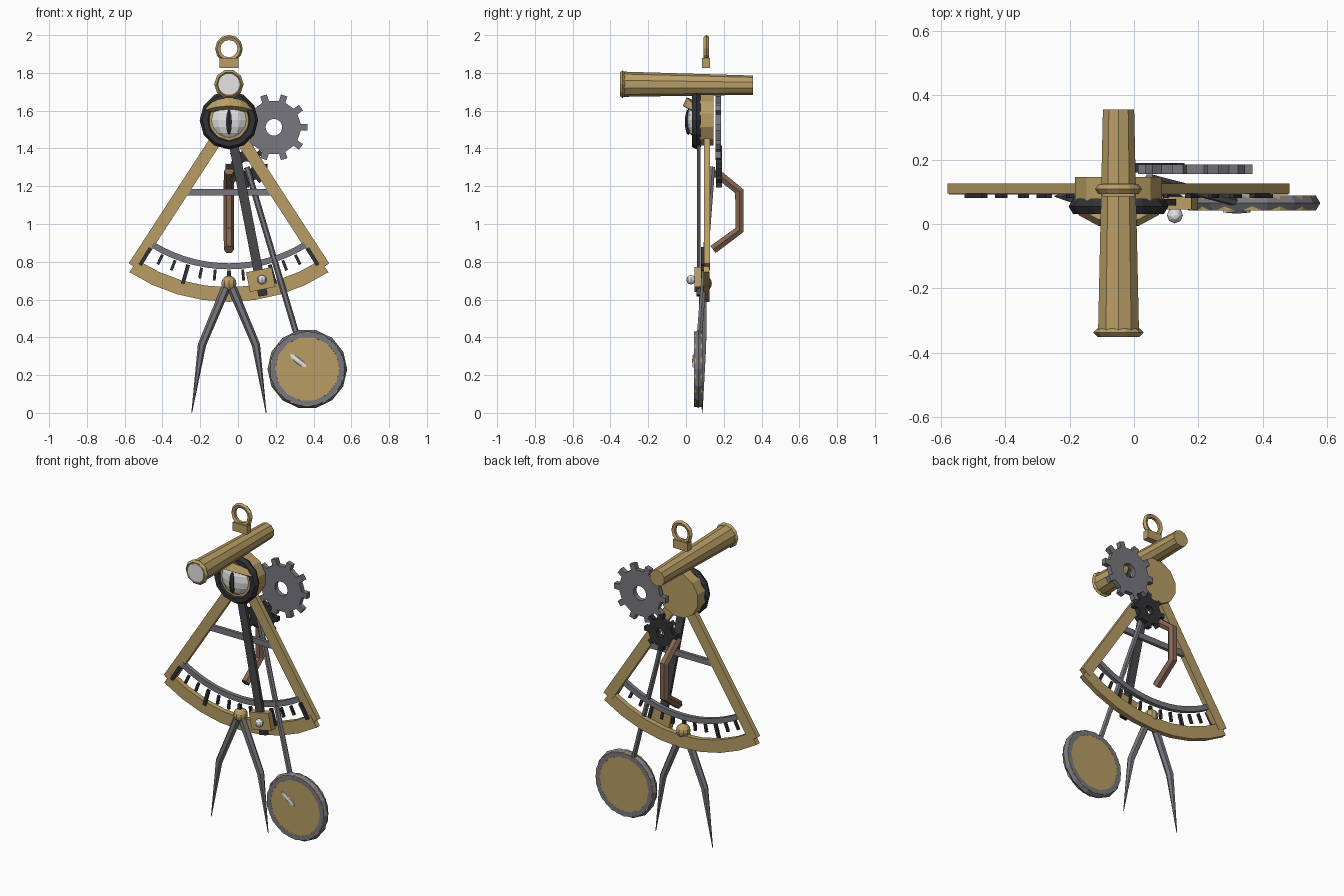
import bpy, bmesh, math
from mathutils import Vector, Matrix

if "Cube" in bpy.data.objects:
    bpy.data.objects.remove(bpy.data.objects["Cube"])

CX, CZ = -0.048, 1.55          # pivot of the sector


def material(name, r, g, b):
    m = bpy.data.materials.new(name)
    m.diffuse_color = (r, g, b, 1)
    m.use_nodes = True
    m.node_tree.nodes["Principled BSDF"].inputs["Base Color"].default_value = m.diffuse_color
    return m


BRASS = material("brass", 0.48, 0.34, 0.13)
STEEL = material("steel_grey", 0.19, 0.185, 0.21)
CHARCOAL = material("charcoal", 0.065, 0.064, 0.07)
BLACK = material("black_iron", 0.032, 0.032, 0.036)
WOOD = material("brown_wood", 0.24, 0.135, 0.085)
WHITE = material("pale_glass", 0.78, 0.78, 0.78)


def finish(name, bm, mat):
    bmesh.ops.recalc_face_normals(bm, faces=bm.faces)
    me = bpy.data.meshes.new(name)
    bm.to_mesh(me)
    bm.free()
    me.materials.append(mat)
    ob = bpy.data.objects.new(name, me)
    bpy.context.collection.objects.link(ob)
    return ob


def polar(r, deg, cx=CX, cz=CZ):
    """Point at an angle measured from straight down, positive to the right."""
    a = math.radians(deg)
    return (cx + r * math.sin(a), cz - r * math.cos(a))


def strip(name, outer, inner, y0, y1, mat, closed=False):
    """Solid band between two outlines in the xz plane."""
    bm = bmesh.new()
    rings = [[bm.verts.new((x, y, z)) for (x, z), y in ((o, y0), (o, y1), (i, y1), (i, y0))]
             for o, i in zip(outer, inner)]
    n = len(rings)
    for k in range(n if closed else n - 1):
        a, b = rings[k], rings[(k + 1) % n]
        for j in range(4):
            bm.faces.new((a[j], a[(j + 1) % 4], b[(j + 1) % 4], b[j]))
    if not closed:
        bm.faces.new(rings[0])
        bm.faces.new(rings[-1])
    return finish(name, bm, mat)


def radial_bar(name, deg, r0, r1, width, y0, y1, mat):
    """Flat bar running outward from the pivot."""
    d = Vector(polar(1, deg, 0, 0))
    s = Vector((-d.y, d.x)) * width / 2
    c = Vector((CX, CZ))
    a, b = c + d * r0, c + d * r1
    return strip(name, [a + s, b + s], [a - s, b - s], y0, y1, mat)


def arc(name, r0, r1, half, segs, y0, y1, mat):
    angs = [-half + 2 * half * i / segs for i in range(segs + 1)]
    return strip(name, [polar(r1, a) for a in angs], [polar(r0, a) for a in angs], y0, y1, mat)


def tube(name, pts, radii, sides, mat, ref=(0, 1, 0), turn=0.5):
    """Faceted tube through points with a radius at each."""
    bm = bmesh.new()
    pts = [Vector(p) for p in pts]
    rings = []
    for i, p in enumerate(pts):
        t = (pts[min(i + 1, len(pts) - 1)] - pts[max(i - 1, 0)]).normalized()
        u = Vector(ref)
        u = (u - t * u.dot(t)).normalized()
        v = t.cross(u)
        rings.append([bm.verts.new(p + radii[i] * (u * math.cos(a) + v * math.sin(a)))
                      for a in (2 * math.pi * (k + turn) / sides for k in range(sides))])
    for a, b in zip(rings, rings[1:]):
        for j in range(sides):
            bm.faces.new((a[j], a[(j + 1) % sides], b[(j + 1) % sides], b[j]))
    bm.faces.new(rings[0])
    bm.faces.new(rings[-1])
    return finish(name, bm, mat)


def disc(name, x, z, r, y0, y1, sides, mat, turn=0.5):
    return tube(name, [(x, y0, z), (x, y1, z)], [r, r], sides, mat, (1, 0, 0), turn)


def ring(name, x, y, z, major, minor, n, m, mat):
    bpy.ops.mesh.primitive_torus_add(location=(x, y, z), rotation=(math.pi / 2, 0, 0), major_radius=major,
                                     minor_radius=minor, major_segments=n, minor_segments=m)
    ob = bpy.context.object
    ob.name = name
    ob.data.materials.append(mat)
    return ob


def ball(name, loc, scale, mat, seg=10, rings=6, tilt=0):
    bm = bmesh.new()
    bmesh.ops.create_uvsphere(bm, u_segments=seg, v_segments=rings, radius=1)
    bm.transform(Matrix.Translation(loc) @ Matrix.Rotation(tilt, 4, 'Y') @ Matrix.Diagonal((*scale, 1)))
    return finish(name, bm, mat)


def gear(name, x, z, r_body, r_tip, r_hole, teeth, y0, y1, mat):
    outer, inner = [], []
    step = 360 / teeth
    for i in range(teeth):
        for off, r in ((-0.2, r_body), (-0.16, r_tip), (0.16, r_tip), (0.2, r_body)):
            a = 90 + (i + off) * step
            outer.append(polar(r, a, x, z))
            inner.append(polar(r_hole, a, x, z))
    return strip(name, outer, inner, y0, y1, mat, True)


# Sector frame: two legs, limb, cross bar and inner scale
for side, sgn in (("left", -1), ("right", 1)):
    radial_bar(side + "_frame_leg", sgn * 33, 0.08, 0.925, 0.064, 0.094, 0.126, BRASS)
arc("limb", 0.885, 0.962, 33.2, 8, 0.092, 0.124, BRASS)
arc("inner_scale_arc", 0.758, 0.79, 31.5, 14, 0.092, 0.118, STEEL)
strip("cross_bar", [(CX - 0.235, 1.186), (CX + 0.235, 1.186)],
      [(CX - 0.235, 1.15), (CX + 0.235, 1.15)], 0.1, 0.12, STEEL)

# Scale ticks, every third one long
for i in range(13):
    big = i % 3 == 0
    radial_bar("scale_tick", -31.5 + 5.25 * i, 0.795, 0.9 if big else 0.852,
               0.02 if big else 0.015, 0.08, 0.094, BLACK)

# Hub with eye
disc("hub", CX, CZ, 0.14, 0.06, 0.146, 12, BRASS)
ring("hub_ring", CX, 0.055, CZ, 0.127, 0.028, 12, 6, BLACK)
disc("eye_rim", CX, CZ, 0.108, 0.04, 0.07, 10, BRASS)
ball("eye", (CX, 0.055, CZ), (0.097, 0.05, 0.097), WHITE, 10, 8)
ball("slit_pupil", (CX, 0.012, CZ - 0.01), (0.018, 0.018, 0.068), BLACK, 6, 6)

# Eyelid: a curved brow over the eye
bm = bmesh.new()
sections = []
for i in range(5):
    t = -1 + i / 2
    b = 1 - t * t
    x, f = CX + 0.125 * t, 0.028 - 0.045 * b
    sections.append([bm.verts.new(p) for p in (
        (x, f, 1.605 + 0.02 * b), (x, f + 0.02, 1.625 + 0.045 * b),
        (x, 0.045, 1.612 + 0.043 * b), (x, 0.042, 1.592))])
for a, b in zip(sections, sections[1:]):
    for j in range(4):
        bm.faces.new((a[j], a[(j + 1) % 4], b[(j + 1) % 4], b[j]))
bm.faces.new(sections[0])
bm.faces.new(sections[-1])
finish("eyelid", bm, BRASS)

# Telescope
tube("telescope", [(CX, -0.345, 1.74), (CX, 0.355, 1.735)], [0.067, 0.051], 10, BRASS, (1, 0, 0))
ring("telescope_rim", CX, -0.337, 1.74, 0.065, 0.013, 10, 4, BRASS)
disc("telescope_lens", CX, 1.74, 0.058, -0.35, -0.343, 10, WHITE)

# Hanging ring and its block
strip("ring_block", [(CX - 0.05, 1.878), (CX + 0.05, 1.878)],
      [(CX - 0.05, 1.825), (CX + 0.05, 1.825)], 0.086, 0.126, BRASS)
ring("hanging_ring", CX, 0.108, 1.928, 0.058, 0.015, 12, 5, BRASS)

# Index arm with carriage and knob
radial_bar("index_arm", 11, 0.06, 0.945, 0.05, 0.058, 0.078, CHARCOAL)
radial_bar("arm_tip", 11, 0.86, 0.948, 0.045, 0.056, 0.08, BLACK)
radial_bar("carriage", 11.3, 0.808, 0.914, 0.138, 0.045, 0.086, BRASS)
ball("carriage_knob", (0.127, 0.027, 0.705), (0.025, 0.025, 0.025), WHITE, 8, 6)

# Gears at the back
gear("large_gear", 0.19, 1.512, 0.143, 0.178, 0.044, 10, 0.155, 0.185, STEEL)
gear("small_gear", 0.045, 1.305, 0.085, 0.112, 0.027, 8, 0.16, 0.19, BLACK)

# Wooden handle
tube("handle", [(CX, 0.15, 1.28), (CX, 0.283, 1.173), (CX, 0.283, 0.968), (CX, 0.143, 0.865)],
     [0.027, 0.028, 0.028, 0.027], 6, WOOD, (1, 0, 0), 0)

# Dividers
ball("divider_joint", (CX, 0.095, 0.685), (0.042, 0.042, 0.042), BRASS, 10, 8)
for side, s in (("left", -1), ("right", 1)):
    tube(side + "_divider_leg", [(CX + s * 0.012, 0.088, 0.672), (CX + s * 0.143, 0.088, 0.36),
         (CX + s * 0.197, 0.086, 0.0)], [0.024, 0.022, 0.002], 6, STEEL)

# Pendulum
PX, PZ = 0.367, 0.232
tube("pendulum_rod", [(0.047, 0.14, 1.3), (PX - 0.05, 0.07, PZ + 0.16)], [0.016, 0.016], 6, STEEL)
disc("pendulum_bob", PX, PZ, 0.2, 0.042, 0.088, 14, BRASS)
ring("bob_rim", PX, 0.065, PZ, 0.184, 0.027, 14, 6, STEEL)
ball("bob_pointer", (0.319, 0.04, 0.275), (0.063, 0.008, 0.016), WHITE, 6, 4, math.radians(38))
